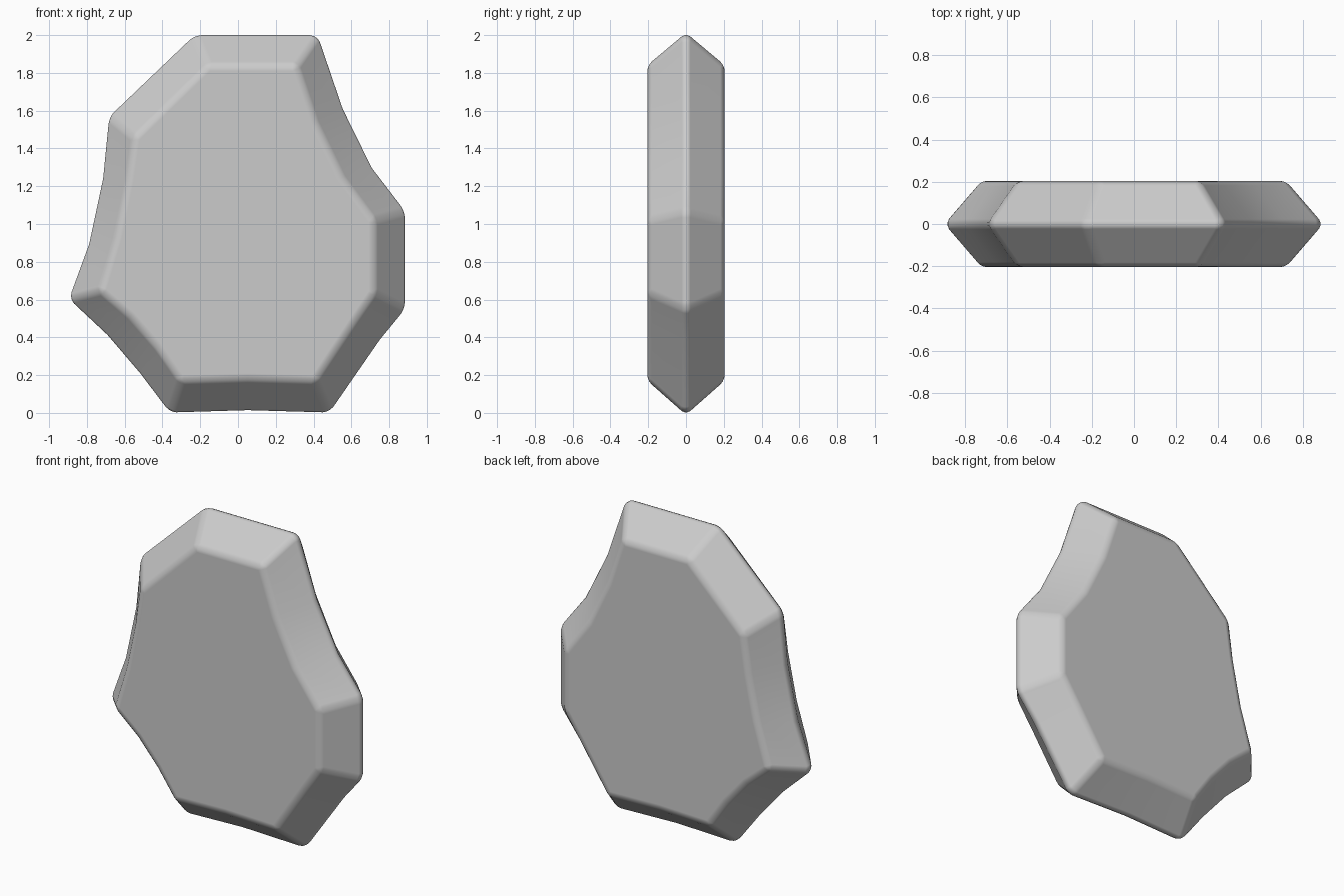
import bpy, bmesh

if "Cube" in bpy.data.objects:
    bpy.data.objects.remove(bpy.data.objects["Cube"])

# (x, z) outlines: sharp mid ridge and the flat face border
ridge = [(-0.235, 2.012), (0.43, 2.012), (0.565, 1.615), (0.72, 1.30), (0.897, 1.07),
         (0.897, 0.545), (0.76, 0.38), (0.49, -0.011), (0.05, 0.002), (-0.365, -0.011),
         (-0.525, 0.20), (-0.70, 0.405), (-0.908, 0.60), (-0.80, 0.89), (-0.725, 1.24),
         (-0.693, 1.575)]
face = [(-0.16, 1.84), (0.31, 1.84), (0.41, 1.54), (0.55, 1.25), (0.72, 1.02),
        (0.72, 0.635), (0.615, 0.48), (0.41, 0.17), (0.05, 0.18), (-0.305, 0.17),
        (-0.43, 0.35), (-0.57, 0.51), (-0.73, 0.645), (-0.645, 0.93), (-0.585, 1.22),
        (-0.55, 1.46)]
HALF = 0.205

bm = bmesh.new()
front, mid, back = [[bm.verts.new((x, y, z)) for x, z in pts]
                    for pts, y in ((face, -HALF), (ridge, 0), (face, HALF))]
n = len(ridge)
# bevelled rim
for a, b in ((front, mid), (mid, back)):
    for i in range(n):
        j = (i + 1) % n
        bm.faces.new((a[i], a[j], b[j], b[i]))
# flat front and back
bm.faces.new(front)
bm.faces.new(back)
bmesh.ops.recalc_face_normals(bm, faces=bm.faces)
for f in bm.faces:
    f.smooth = True

mesh = bpy.data.meshes.new("stone_slab")
bm.to_mesh(mesh)
bm.free()
slab = bpy.data.objects.new("stone_slab", mesh)
bpy.context.collection.objects.link(slab)

# softened edges
bev = slab.modifiers.new("soft_edges", 'BEVEL')
bev.width = 0.03
bev.segments = 3
bev.limit_method = 'ANGLE'
bev.angle_limit = 0.35
bev.harden_normals = True
